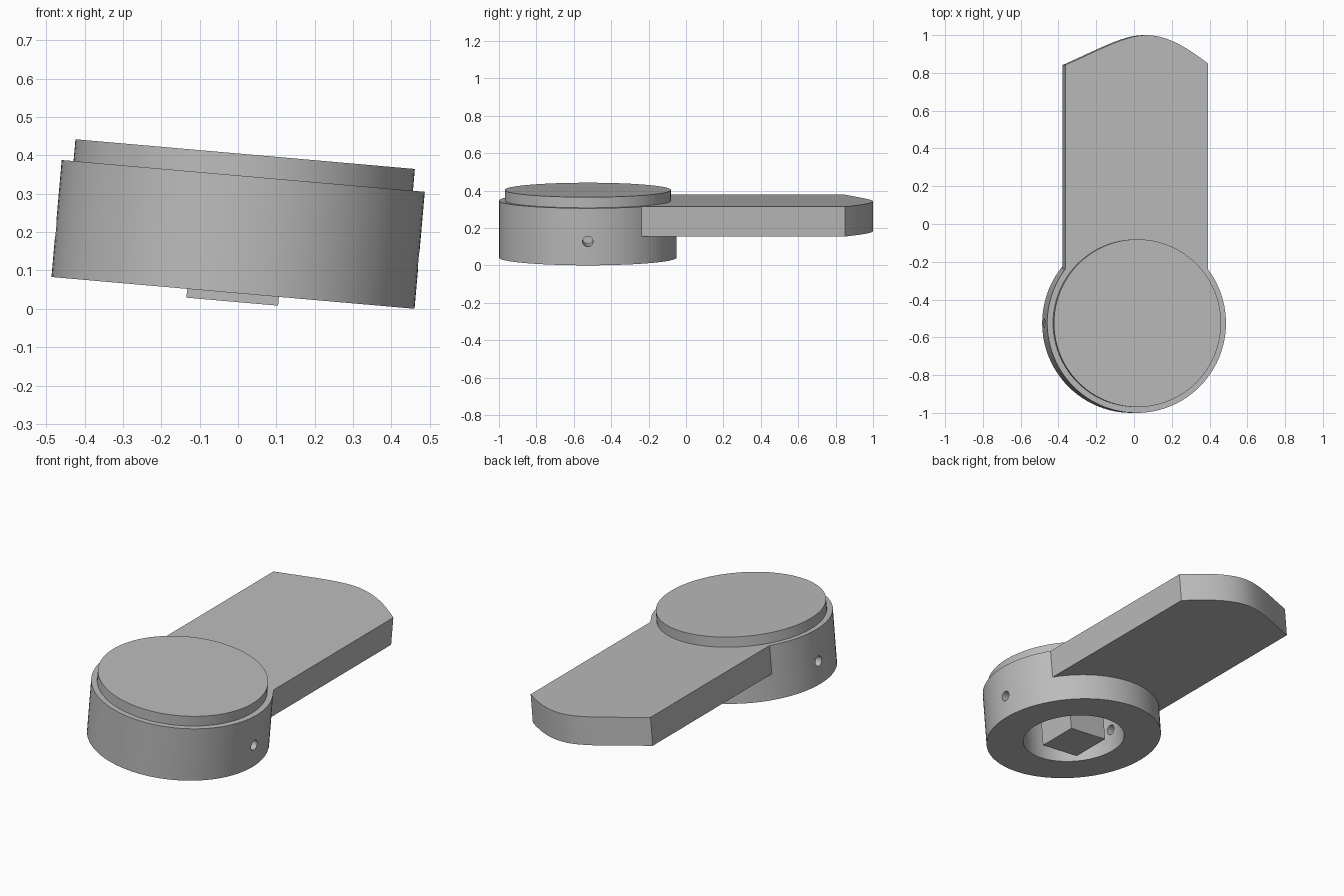
import bpy
import bmesh
import math
from mathutils import Matrix, Vector
from mathutils.geometry import interpolate_bezier

if "Cube" in bpy.data.objects:
    bpy.data.objects.remove(bpy.data.objects["Cube"])

# One plain grey for the whole model
grey = bpy.data.materials.new("plain grey")
grey.use_nodes = True
colour = (0.5, 0.5, 0.5, 1)
grey.diffuse_color = colour
grey.node_tree.nodes["Principled BSDF"].inputs["Base Color"].default_value = colour

HUB_Y = -0.525
HUB_R = 0.475
HUB_H = 0.306
TILT = Matrix.Translation((-0.013, 0, 0.0415)) @ Matrix.Rotation(math.radians(5), 4, "Y")


def finish(name, bm):
    bmesh.ops.recalc_face_normals(bm, faces=bm.faces)
    mesh = bpy.data.meshes.new(name)
    bm.to_mesh(mesh)
    bm.free()
    mesh.materials.append(grey)
    obj = bpy.data.objects.new(name, mesh)
    bpy.context.collection.objects.link(obj)
    return obj


def prism(name, outline, z0, z1):
    """Closed outline extruded from z0 to z1."""
    bm = bmesh.new()
    face = bm.faces.new([bm.verts.new((x, y, z0)) for x, y in outline])
    new = bmesh.ops.extrude_face_region(bm, geom=[face])["geom"]
    verts = [g for g in new if isinstance(g, bmesh.types.BMVert)]
    bmesh.ops.translate(bm, verts=verts, vec=(0, 0, z1 - z0))
    return finish(name, bm)


def circle(radius, count=96):
    steps = [math.tau * i / count for i in range(count)]
    return [(radius * math.cos(a), HUB_Y + radius * math.sin(a)) for a in steps]


def boolean(target, other, operation):
    mod = target.modifiers.new(other.name, "BOOLEAN")
    mod.operation = operation
    mod.solver = "EXACT"
    mod.object = other
    bpy.context.view_layer.objects.active = target
    bpy.ops.object.modifier_apply(modifier=mod.name)
    bpy.data.objects.remove(other)


# Round hub
hub = prism("hub_and_handle", circle(HUB_R), 0, HUB_H)

# Flat handle with a lopsided rounded end
W = 0.379
end = interpolate_bezier(Vector((-W, 0.842)), Vector((-0.2, 0.92)),
                         Vector((-0.06, 1)), Vector((0.05, 1)), 16)
end += interpolate_bezier(Vector((0.05, 1)), Vector((0.17, 1)),
                          Vector((0.28, 0.925)), Vector((W, 0.85)), 16)[1:]
outline = [(W, -0.4), (-W, -0.4)] + [(p.x, p.y) for p in end]
boolean(hub, prism("handle", outline, 0.146, HUB_H), "UNION")

# Round pocket in the underside
boolean(hub, prism("pocket", circle(0.275), -0.1, 0.26), "DIFFERENCE")

# Small screw hole through both side walls
bm = bmesh.new()
place = Matrix.Translation((0, HUB_Y, 0.128)) @ Matrix.Rotation(math.pi / 2, 4, "Y")
bmesh.ops.create_cone(bm, cap_ends=True, segments=32, radius1=0.028,
                      radius2=0.028, depth=1.2, matrix=place)
boolean(hub, finish("screw_hole", bm), "DIFFERENCE")

# Raised top disc
cap = prism("top_disc", circle(0.444), HUB_H - 0.01, 0.363)

# Square post inside the pocket
S = 0.12
square = [(x, HUB_Y + y) for x, y in ((-S, -S), (S, -S), (S, S), (-S, S))]
post = prism("square_post", square, -0.023, 0.27)

# Tilt everything and shade
for obj in (hub, cap, post):
    obj.matrix_world = TILT
    bpy.ops.object.select_all(action="DESELECT")
    obj.select_set(True)
    bpy.context.view_layer.objects.active = obj
    bpy.ops.object.shade_smooth_by_angle(angle=math.radians(30))
